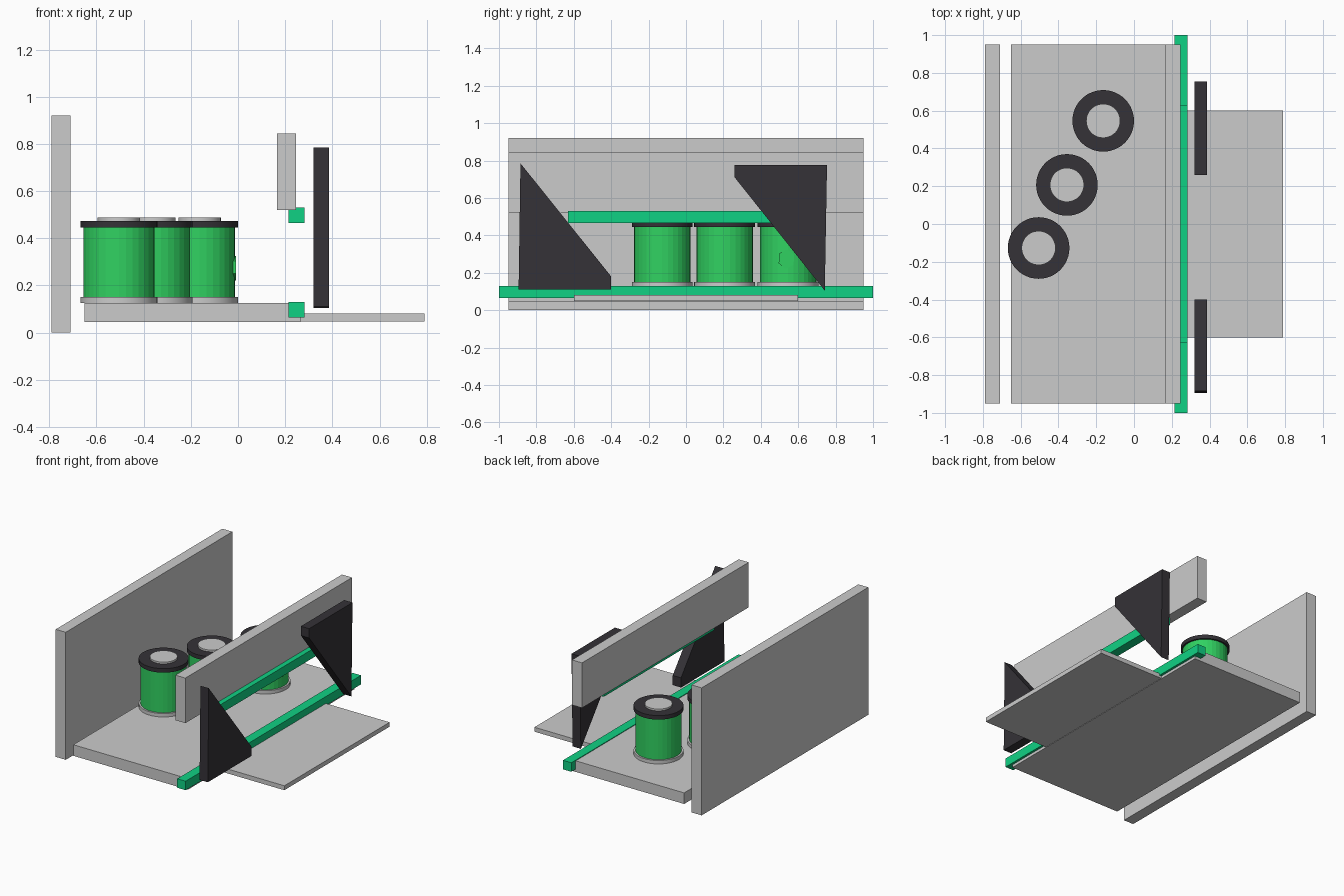
import bpy, bmesh, math
from mathutils import Matrix

if "Cube" in bpy.data.objects:
    bpy.data.objects.remove(bpy.data.objects["Cube"])


def material(name, rgb):
    m = bpy.data.materials.new(name)
    m.diffuse_color = (*rgb, 1)
    m.use_nodes = True
    m.node_tree.nodes["Principled BSDF"].inputs["Base Color"].default_value = m.diffuse_color
    return m


drum_green = material("drum_green", (0.03, 0.64, 0.12))
rail_green = material("rail_green", (0.005, 0.64, 0.23))
charcoal = material("charcoal", (0.035, 0.032, 0.038))


def finish(name, bm, mat):
    bmesh.ops.recalc_face_normals(bm, faces=bm.faces)
    mesh = bpy.data.meshes.new(name)
    bm.to_mesh(mesh)
    bm.free()
    ob = bpy.data.objects.new(name, mesh)
    bpy.context.collection.objects.link(ob)
    if mat:
        mesh.materials.append(mat)
    return ob


def box(name, x, y, z, mat=None):
    bm = bmesh.new()
    centre = [(a + b) / 2 for a, b in (x, y, z)]
    size = [b - a for a, b in (x, y, z)]
    bmesh.ops.create_cube(bm, size=1, matrix=Matrix.Translation(centre) @ Matrix.Diagonal((*size, 1)))
    return finish(name, bm, mat)


def disc(name, x, y, z0, z1, r, mat=None, sides=48, smooth=True):
    bm = bmesh.new()
    bmesh.ops.create_cone(bm, cap_ends=True, segments=sides, radius1=r, radius2=r,
                          depth=z1 - z0, matrix=Matrix.Translation((x, y, (z0 + z1) / 2)))
    if smooth:
        for f in bm.faces:
            f.smooth = len(f.verts) == 4
        for e in bm.edges:
            e.smooth = all(len(f.verts) == 4 for f in e.link_faces)
    return finish(name, bm, mat)


def plate(name, profile, x0, x1, mat):
    bm = bmesh.new()
    face = bm.faces.new([bm.verts.new((x0, y, z)) for y, z in profile])
    new = bmesh.ops.extrude_face_region(bm, geom=[face])["geom"]
    bmesh.ops.translate(bm, vec=(x1 - x0, 0, 0), verts=[v for v in new if isinstance(v, bmesh.types.BMVert)])
    return finish(name, bm, mat)


# Walls, floor and outer step
box("back_wall", (-0.79, -0.71), (-0.95, 0.95), (0, 0.92))
box("floor", (-0.65, 0.265), (-0.95, 0.95), (0.045, 0.125))
box("upper_wall", (0.165, 0.245), (-0.95, 0.95), (0.52, 0.845))
box("outer_step", (0.265, 0.79), (-0.6, 0.6), (0.048, 0.08))

# Green rails
box("lower_rail", (0.215, 0.282), (-1, 1), (0.065, 0.13), rail_green)
box("upper_rail", (0.215, 0.282), (-0.63, 0.63), (0.465, 0.53), rail_green)

# Dark corner plates
plate("front_corner_plate", [(-0.885, 0.785), (-0.895, 0.11), (-0.4, 0.11), (-0.4, 0.18)], 0.32, 0.386, charcoal)
plate("rear_corner_plate", [(0.26, 0.777), (0.754, 0.777), (0.742, 0.104), (0.26, 0.71)], 0.32, 0.386, charcoal)

# Drums with foot, lid and centre cap
for i, (x, y) in enumerate([(-0.505, -0.127), (-0.355, 0.207), (-0.163, 0.546)], 1):
    disc(f"drum_foot_{i}", x, y, 0.125, 0.15, 0.163)
    disc(f"drum_body_{i}", x, y, 0.15, 0.445, 0.151, drum_green, 32, False)
    disc(f"drum_lid_{i}", x, y, 0.445, 0.474, 0.163, charcoal)
    disc(f"drum_cap_{i}", x, y, 0.474, 0.487, 0.09)

# Hexagonal badge on the rear drum
hexagon = [(0.537 + 0.046 * math.sin(a), 0.273 + 0.053 * math.cos(a))
           for a in (math.radians(60 * k + 5) for k in range(6))]
plate("drum_badge", hexagon, -0.03, -0.009, drum_green)
